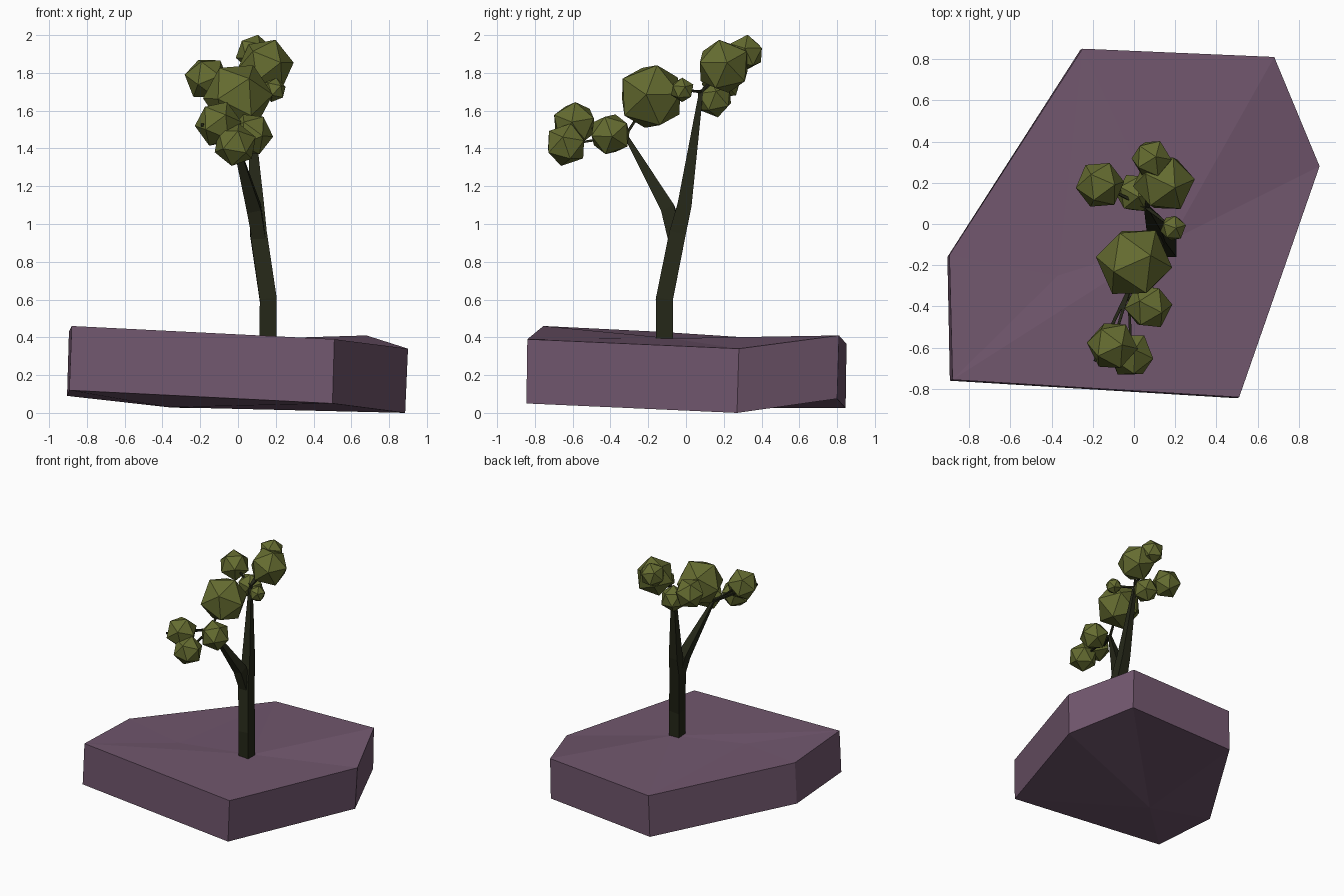
import bpy, bmesh, random
from mathutils import Vector, Euler

if "Cube" in bpy.data.objects:
    bpy.data.objects.remove(bpy.data.objects["Cube"])

random.seed(4)


def material(name, rgb):
    m = bpy.data.materials.new(name)
    m.diffuse_color = (*rgb, 1)
    m.use_nodes = True
    m.node_tree.nodes["Principled BSDF"].inputs["Base Color"].default_value = m.diffuse_color
    return m


ROCK = material("rock_purple", (0.165, 0.095, 0.155))
BARK = material("bark_dark", (0.018, 0.02, 0.009))
LEAF = material("leaf_olive", (0.13, 0.15, 0.03))


def finish(bm, name, mat):
    bmesh.ops.recalc_face_normals(bm, faces=bm.faces)
    me = bpy.data.meshes.new(name)
    bm.to_mesh(me)
    bm.free()
    me.materials.append(mat)
    ob = bpy.data.objects.new(name, me)
    bpy.context.collection.objects.link(ob)
    return ob


# Rock slab: irregular hexagon with slightly uneven top and bottom
top = [(-0.25, 0.85, 0.365), (0.68, 0.81, 0.41), (0.90, 0.28, 0.34),
       (0.51, -0.84, 0.39), (-0.88, -0.755, 0.46), (-0.895, -0.15, 0.43)]
bottom = [(-0.26, 0.845, 0.025), (0.68, 0.80, 0.075), (0.885, 0.27, 0.0),
          (0.50, -0.845, 0.05), (-0.893, -0.76, 0.12), (-0.905, -0.16, 0.09)]
bm = bmesh.new()
t = [bm.verts.new(p) for p in top]
b = [bm.verts.new(p) for p in bottom]
p = bm.verts.new((-0.37, -0.25, 0.41))
q = bm.verts.new((0.18, -0.08, 0.395))
r = bm.verts.new((-0.37, -0.25, 0.03))
for i in range(6):
    j = (i + 1) % 6
    bm.faces.new((t[i], t[j], b[j], b[i]))
    bm.faces.new((b[i], b[j], r))
    bm.faces.new((t[i], t[j], p if i in (4, 5) else q))
bm.faces.new((t[0], p, q))
bm.faces.new((t[4], p, q))
bm.faces.new((t[3], t[4], q)) if not bm.faces.get((t[3], t[4], q)) else None
finish(bm, "rock_base", ROCK)


def limb(name, path):
    """Square tube through (x, y, z, width) points."""
    bm = bmesh.new()
    pts = [Vector(c[:3]) for c in path]
    axis = (pts[-1] - pts[0]).normalized()
    ref = Vector((1, 0, 0)) if abs(axis.x) < 0.8 else Vector((0, 1, 0))
    rings = []
    for i, c in enumerate(pts):
        d = (pts[min(i + 1, len(pts) - 1)] - pts[max(i - 1, 0)]).normalized()
        u = (ref - d * ref.dot(d)).normalized()
        v = d.cross(u)
        h = path[i][3] / 2
        rings.append([bm.verts.new(c + u * h * a + v * h * e)
                      for a, e in ((-1, -1), (1, -1), (1, 1), (-1, 1))])
    for lo, hi in zip(rings, rings[1:]):
        for k in range(4):
            n = (k + 1) % 4
            bm.faces.new((lo[k], lo[n], hi[n], hi[k]))
    bm.faces.new(rings[0])
    bm.faces.new(rings[-1])
    return finish(bm, name, BARK)


# Trunk running into the back branch, and the front branch forking from it
limb("trunk", [(0.16, -0.115, 0.36, 0.09), (0.16, -0.115, 0.6, 0.09),
               (0.108, -0.045, 0.95, 0.088), (0.10, -0.008, 1.1, 0.075),
               (0.06, 0.08, 1.7, 0.022)])
limb("front_branch", [(0.115, -0.055, 0.9, 0.07), (0.085, -0.095, 1.08, 0.075),
                      (-0.025, -0.32, 1.47, 0.02)])

# Leaf clumps: centre, radius, and which branch tip carries them
back_tip, front_tip = (0.06, 0.08, 1.7), (-0.025, -0.32, 1.47)
clumps = [
    ((0.0, -0.185, 1.675), 0.187, front_tip),
    ((0.145, 0.20, 1.835), 0.152, back_tip),
    ((0.085, 0.315, 1.905), 0.10, back_tip),
    ((-0.165, 0.19, 1.77), 0.12, back_tip),
    ((0.01, 0.15, 1.665), 0.103, back_tip),
    ((0.19, -0.02, 1.71), 0.066, back_tip),
    ((0.07, -0.40, 1.475), 0.117, front_tip),
    ((-0.105, -0.59, 1.53), 0.125, front_tip),
    ((-0.015, -0.635, 1.42), 0.117, front_tip),
]
for i, (c, rad, tip) in enumerate(clumps, 1):
    bm = bmesh.new()
    bmesh.ops.create_icosphere(bm, subdivisions=1, radius=rad)
    ob = finish(bm, f"leaf_clump_{i}", LEAF)
    ob.location = c
    ob.rotation_euler = Euler([random.uniform(0, 6.28) for _ in range(3)])
    limb(f"twig_{i}", [(*tip, 0.016), (*c, 0.01)])

# Twig end poking out past the front clump
limb("twig_end", [(*front_tip, 0.016), (-0.19, -0.665, 1.525, 0.014)])
